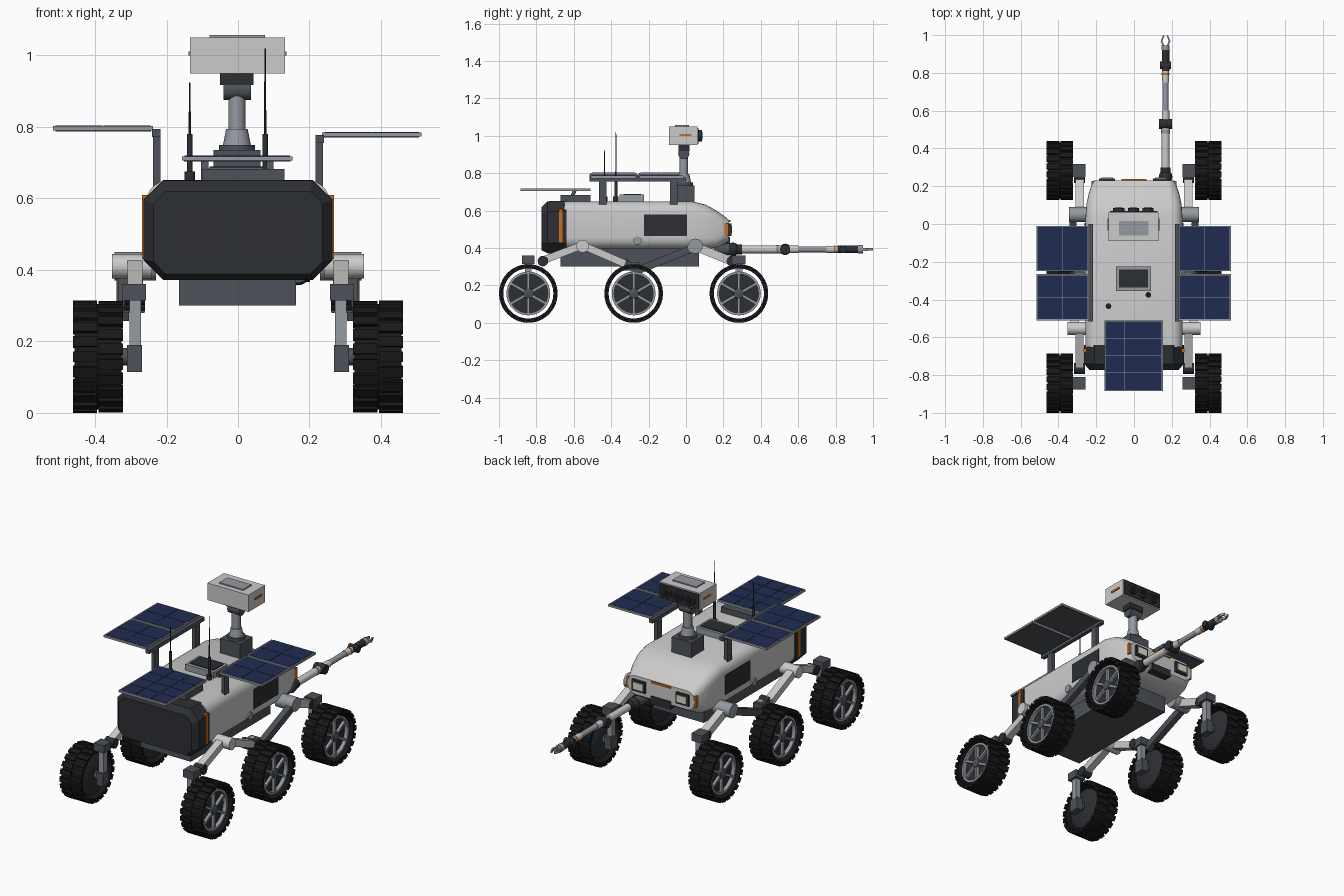
import bpy, bmesh, math
from mathutils import Vector, Matrix

if "Cube" in bpy.data.objects:
    bpy.data.objects.remove(bpy.data.objects["Cube"])

def mat(name, *c):
    m = bpy.data.materials.new(name)
    m.diffuse_color = (*c, 1)
    m.use_nodes = True
    m.node_tree.nodes["Principled BSDF"].inputs["Base Color"].default_value = m.diffuse_color
    return m

LIGHT = mat("light_shell", .55, .55, .54)
DARK = mat("dark_shell", .025, .028, .033)
MID = mat("slate", .075, .085, .1)
METAL = mat("metal", .3, .32, .36)
RUBBER = mat("rubber", .009, .009, .009)
BLUE = mat("solar_blue", .014, .024, .08)
ORANGE = mat("orange", .6, .15, .01)
LENS = mat("lens", .75, .72, .6)

def finish(name, bm, m, angle=35):
    bmesh.ops.recalc_face_normals(bm, faces=bm.faces)
    me = bpy.data.meshes.new(name)
    bm.to_mesh(me)
    bm.free()
    me.shade_smooth()
    me.set_sharp_from_angle(angle=math.radians(angle))
    me.materials.append(m)
    ob = bpy.data.objects.new(name, me)
    bpy.context.collection.objects.link(ob)
    return ob

def add_box(bm, x, y, z, M=Matrix()):
    c = Vector(((x[0]+x[1])/2, (y[0]+y[1])/2, (z[0]+z[1])/2))
    S = Matrix.Diagonal((abs(x[1]-x[0]), abs(y[1]-y[0]), abs(z[1]-z[0]), 1))
    return bmesh.ops.create_cube(bm, size=1, matrix=M @ Matrix.Translation(c) @ S)

def box(name, x, y, z, m, bevel=0):
    bm = bmesh.new()
    add_box(bm, x, y, z)
    if bevel:
        bmesh.ops.bevel(bm, geom=bm.edges[:], offset=bevel, segments=2, affect='EDGES', profile=.5)
    return finish(name, bm, m)

def cyl(name, p, q, r, m, r2=None, n=20):
    p, q = Vector(p), Vector(q)
    bm = bmesh.new()
    M = Matrix.Translation((p+q)/2) @ (q-p).to_track_quat('Z', 'Y').to_matrix().to_4x4()
    bmesh.ops.create_cone(bm, cap_ends=True, segments=n, radius1=r,
                          radius2=r if r2 is None else r2, depth=(q-p).length, matrix=M)
    return finish(name, bm, m)

def ball(name, p, r, m):
    bm = bmesh.new()
    bmesh.ops.create_uvsphere(bm, u_segments=20, v_segments=12, radius=r, matrix=Matrix.Translation(p))
    return finish(name, bm, m)

def bar(name, p, q, w, h, m):
    p, q = Vector(p), Vector(q)
    bm = bmesh.new()
    L = (q-p).length
    M = Matrix.Translation((p+q)/2) @ (q-p).to_track_quat('Y', 'Z').to_matrix().to_4x4()
    add_box(bm, (-w/2, w/2), (-L/2, L/2), (-h/2, h/2), M)
    return finish(name, bm, m)

def shell(name, sections, m, seg, angle):
    # loft of rounded rectangles: (y, half width, bottom, top, corner)
    bm = bmesh.new()
    rings = []
    for y, w, zb, zt, r in sections:
        ring = []
        for k, (sx, z) in enumerate(((1, zt-r), (-1, zt-r), (-1, zb+r), (1, zb+r))):
            for i in range(seg+1):
                a = math.pi/2*(k + i/seg)
                ring.append(bm.verts.new((sx*(w-r)+r*math.cos(a), y, z+r*math.sin(a))))
        rings.append(ring)
    for a, b in zip(rings, rings[1:]):
        for i in range(len(a)):
            j = (i+1) % len(a)
            bm.faces.new((a[i], a[j], b[j], b[i]))
    bm.faces.new(rings[0])
    bm.faces.new(rings[-1])
    return finish(name, bm, m, angle)

def lathe(name, profile, m, n=36):
    # closed profile of (x, radius) turned about the x axis
    bm = bmesh.new()
    rings = [[bm.verts.new((x, r*math.cos(2*math.pi*i/n), r*math.sin(2*math.pi*i/n)))
              for i in range(n)] for x, r in profile]
    for a, b in zip(rings, rings[1:]+rings[:1]):
        for i in range(n):
            j = (i+1) % n
            bm.faces.new((a[i], a[j], b[j], b[i]))
    return finish(name, bm, m)

# body shell, rear cap, belly
shell("body_shell", [(-.65, .257, .395, .65, .06), (.03, .257, .395, .65, .06), (.105, .252, .395, .632, .06),
                     (.16, .24, .4, .602, .055), (.21, .224, .425, .567, .05), (.23, .215, .44, .55, .045)], LIGHT, 5, 32)
shell("rear_cap", [(-.772, .237, .388, .62, .035), (-.74, .264, .372, .65, .055),
                   (-.64, .264, .372, .652, .055)], DARK, 1, 20)
box("belly_pan", (-.165, .162), (-.67, .07), (.3, .41), MID)

# side details
for s in (-1, 1):
    box("cap_stripe", (s*.25, s*.268), (-.68, -.66), (.43, .61), ORANGE)
    box("side_panel", (s*.25, s*.261), (-.225, .005), (.465, .58), DARK)
    cyl("side_port", (s*.25, -.26, .44), (s*.265, -.26, .44), .022, METAL)
    box("nose_stripe", (s*.2, s*.226), (.207, .228), (.465, .53), ORANGE)
    box("headlight_housing", (s*.1, s*.185), (.22, .242), (.465, .53), DARK)
    box("headlight_lens", (s*.112, s*.173), (.23, .246), (.478, .518), LENS)
box("nose_stripe_top", (-.065, .06), (.215, .238), (.538, .55), ORANGE)
box("nose_grille", (-.065, .065), (.19, .236), (.415, .46), DARK)

# deck hatch and equipment box
box("hatch_frame", (-.095, .09), (-.355, -.225), (.64, .685), METAL)
box("hatch_lid", (-.08, .075), (-.335, -.24), (.65, .69), DARK)
box("equipment_box", (-.1, .13), (-.67, -.51), (.64, .683), MID)

# solar panels
def panel(name, x, y, z, nx, ny):
    box(name+"_frame", x, y, (z, z+.012), METAL)
    box(name+"_back", (x[0]+.006, x[1]-.006), (y[0]+.006, y[1]-.006), (z-.002, z+.006), MID)
    bm = bmesh.new()
    dx, dy = (x[1]-x[0]-.012)/nx, (y[1]-y[0]-.012)/ny
    for i in range(nx):
        for j in range(ny):
            u, v = x[0]+.006+i*dx, y[0]+.006+j*dy
            add_box(bm, (u+.001, u+dx-.001), (v+.001, v+dy-.001), (z+.006, z+.0135))
    finish(name+"_cells", bm, BLUE)

for s, x, z in ((-1, (-.517, -.238), .79), (1, (.235, .513), .773)):
    panel("side_solar_front", x, (-.25, -.01), z, 2, 2)
    panel("side_solar_rear", x, (-.51, -.265), z, 2, 2)
    box("side_solar_rail", (s*.217, s*.24), (-.515, 0), (z-.018, z+.004), MID)
    for y in (-.445, -.065):
        box("side_solar_post", (s*.217, s*.238), (y-.02, y+.02), (.6, z), MID)
panel("rear_solar", (-.157, .153), (-.885, -.51), .706, 3, 4)
for x in (-.093, .09):
    bar("rear_solar_post", (x, -.625, .63), (x, -.595, .708), .02, .02, MID)

# antennas
for x, y, top in ((-.135, -.435, .925), (.076, -.375, 1.02)):
    cyl("antenna_foot", (x, y, .64), (x, y, .675), .015, DARK)
    cyl("antenna_base", (x, y, .67), (x, y, .78), .008, DARK)
    cyl("antenna_rod", (x, y, .77), (x, y, top), .0035, DARK, .002, 8)

# camera mast and head
box("mast_base", (-.068, .063), (-.07, .045), (.63, .735), MID)
cyl("mast_flange", (-.003, -.012, .73), (-.003, -.012, .75), .05, MID)
cyl("mast_foot", (-.003, -.012, .745), (-.003, -.012, .795), .04, METAL, .03)
cyl("mast_column", (-.003, -.012, .78), (-.003, -.012, .89), .024, METAL)
cyl("mast_joint", (-.041, -.012, .905), (.036, -.012, .905), .03, MID)
box("mast_neck", (-.05, .044), (-.04, .02), (.918, .952), DARK)
box("camera_head", (-.135, .131), (-.09, .062), (.95, 1.05), LIGHT)
box("camera_face", (-.128, .124), (.05, .068), (.957, 1.043), DARK)
box("camera_top_plate", (-.08, .076), (-.06, .017), (1.04, 1.057), METAL)
for s in (-1, 1):
    box("camera_stripe", (s*.133-.006, s*.133+.003), (-.035, .03), (1, 1.011), ORANGE)
for x in (-.08, -.003, .074):
    cyl("camera_lens_barrel", (x, .06, 1), (x, .085, 1), .03, DARK)
    cyl("camera_lens_glass", (x, .08, 1), (x, .087, 1), .02, RUBBER)

# robot arm
ax, az = .167, .393
def arm(name, y0, y1, r, m, r2=None):
    cyl(name, (ax, y0, az), (ax, y1, az), r, m, r2)
arm("arm_mount", .15, .25, .03, MID)
ball("arm_shoulder", (ax, .25, az), .036, DARK)
arm("arm_collar", .26, .3, .027, DARK)
arm("arm_upper", .29, .51, .021, LIGHT)
arm("arm_band", .48, .5, .023, METAL)
ball("arm_elbow", (ax, .53, az), .03, DARK)
cyl("arm_elbow_pin", (ax-.034, .53, az), (ax+.034, .53, az), .027, DARK)
arm("arm_forearm_collar", .55, .6, .02, LIGHT)
arm("arm_forearm", .59, .76, .016, METAL)
arm("arm_forearm_end", .75, .815, .019, LIGHT)
arm("arm_forearm_stripe", .79, .8, .0205, ORANGE)
arm("arm_wrist", .81, .925, .02, DARK)
cyl("arm_wrist_pin", (ax-.03, .84, az), (ax+.03, .84, az), .02, DARK)
arm("gripper_palm", .92, .945, .022, METAL)
for s in (-1, 1):
    bar("gripper_finger", (ax+s*.01, .94, az), (ax+s*.022, .97, az), .009, .016, METAL)
    bar("gripper_tip", (ax+s*.022, .967, az), (ax+s*.009, .998, az), .008, .014, METAL)

# wheel master parts, outward side is +x
R = .157
tire = lathe("wheel_tire", [(-.066, .134), (.066, .134), (.066, .144), (.055, .148), (-.055, .148), (-.066, .144)], RUBBER)
bm = bmesh.new()
N = 22
for row, (x0, x1) in enumerate(((-.07, -.002), (.002, .07))):
    for i in range(N):
        add_box(bm, (x0, x1), (-.0145, .0145), (.138, R-.0007), Matrix.Rotation(2*math.pi*(i+row/2)/N, 4, 'X'))
tread = finish("wheel_tread", bm, RUBBER)
disc = lathe("wheel_disc", [(-.062, .001), (-.062, .085), (-.045, .117), (.03, .117), (.03, .001)], DARK)
rim = lathe("wheel_rim", [(.02, .104), (.052, .104), (.052, .117), (.02, .117)], METAL)
bm = bmesh.new()
for i in range(6):
    add_box(bm, (.028, .046), (-.007, .007), (.02, .108), Matrix.Rotation(math.pi*i/3, 4, 'X'))
spokes = finish("wheel_spokes", bm, METAL)
hub = lathe("wheel_hub", [(.02, .001), (.02, .03), (.05, .027), (.056, .012), (.056, .001)], MID, 20)
parts = (tire, tread, disc, rim, spokes, hub)
wheel_y = (-.843, -.28, .283)
spots = [(s, y) for s in (1, -1) for y in wheel_y]
for k, (s, y) in enumerate(spots):
    for part in parts:
        ob = part if k == len(spots)-1 else part.copy()
        if ob is not part:
            bpy.context.collection.objects.link(ob)
        ob.location = (s*.392, y, R)
        ob.rotation_euler = (0, 0, 0 if s > 0 else math.pi)

# suspension: bogie, rocker, wheel legs
for s in (-1, 1):
    xi, xo = s*.288, s*.333
    for y in wheel_y:
        box("wheel_leg", (s*.272, s*.304), (y-.018, y+.018), (.17, .33), METAL)
        box("wheel_motor", (s*.268, s*.31), (y-.03, y+.03), (.115, .19), MID)
        cyl("wheel_axle", (s*.3, y, R), (s*.345, y, R), .025, MID)
    for y in (wheel_y[0], wheel_y[2]):
        box("steering_box", (s*.258, s*.325), (y-.034, y+.034), (.315, .36), MID)
    bar("bogie_rear_arm", (xi, -.775, .33), (xi, -.555, .415), .042, .04, LIGHT)
    bar("bogie_front_arm", (xo-s*.02, -.555, .415), (xo-s*.02, -.325, .315), .045, .04, LIGHT)
    cyl("bogie_pivot", (s*.24, -.553, .41), (s*.352, -.553, .41), .034, LIGHT)
    bar("rocker_front_arm", (xi, .04, .412), (xi, .255, .325), .045, .045, LIGHT)
    bar("rocker_rear_arm", (xo-s*.01, .05, .405), (xo-s*.01, -.27, .275), .035, .04, MID)
    cyl("rocker_pivot", (s*.23, .05, .41), (s*.345, .05, .41), .04, METAL)
    for y, z in ((-.765, .33), (-.325, .312), (.245, .33)):
        cyl("suspension_joint", (s*.26, y, z), (s*.318, y, z), .028, DARK)
    box("middle_bracket", (s*.262, s*.32), (-.335, -.25), (.28, .325), MID)
